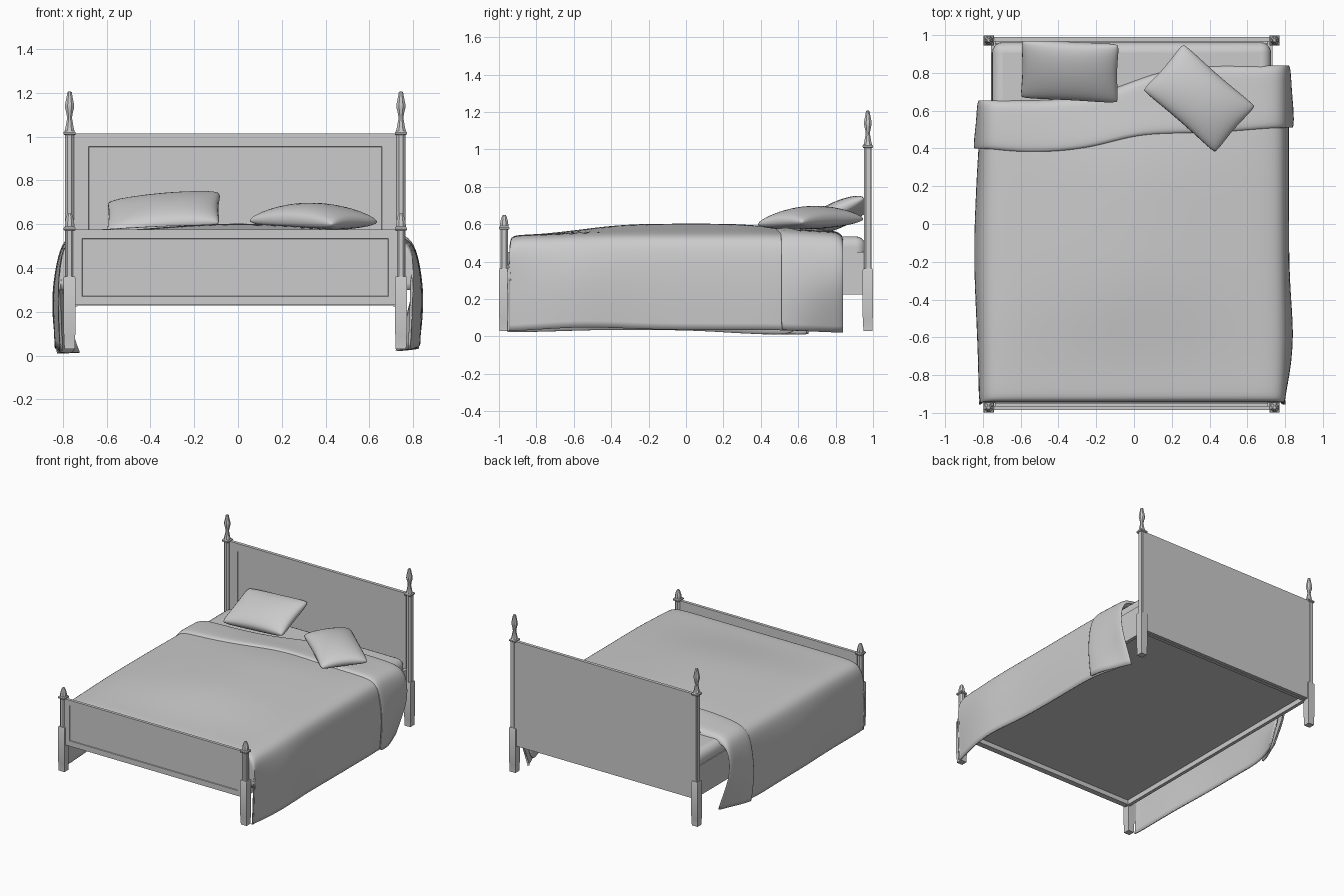
import bpy, bmesh, math
from mathutils import Matrix

if "Cube" in bpy.data.objects:
    bpy.data.objects.remove(bpy.data.objects["Cube"])

CX = -0.0125           # centre of the wooden frame
PX, PY = 0.757, 0.972  # post offsets


def finish(name, bm, angle=30, recalc=True):
    if recalc:
        bmesh.ops.recalc_face_normals(bm, faces=bm.faces)
    me = bpy.data.meshes.new(name)
    bm.to_mesh(me)
    bm.free()
    ob = bpy.data.objects.new(name, me)
    bpy.context.collection.objects.link(ob)
    bpy.ops.object.select_all(action='DESELECT')
    ob.select_set(True)
    bpy.context.view_layer.objects.active = ob
    bpy.ops.object.shade_smooth_by_angle(angle=math.radians(angle))
    return ob


def box_bm(x0, x1, y0, y1, z0, z1):
    bm = bmesh.new()
    m = Matrix.Translation(((x0 + x1) / 2, (y0 + y1) / 2, (z0 + z1) / 2)) @ \
        Matrix.Diagonal((x1 - x0, y1 - y0, z1 - z0, 1))
    bmesh.ops.create_cube(bm, size=1, matrix=m)
    return bm


def loft(bm, x, y, profile, sides):
    """Stack regular rings; profile holds (half width, z)."""
    rings = []
    for r, z in profile:
        k = r / math.cos(math.pi / sides)
        rings.append([bm.verts.new((x + k * math.cos(2 * math.pi * (i + .5) / sides),
                                    y + k * math.sin(2 * math.pi * (i + .5) / sides), z))
                      for i in range(sides)])
    for a, b in zip(rings, rings[1:]):
        for i in range(sides):
            j = (i + 1) % sides
            bm.faces.new((a[i], a[j], b[j], b[i]))
    bm.faces.new(rings[0][::-1])
    bm.faces.new(rings[-1])


def board(name, y0, y1, z0, z1, side, rim):
    """Full-width board with a recessed panel in its front face."""
    bm = box_bm(CX - .777, CX + .777, y0, y1, z0, z1)
    front = [f for f in bm.faces if f.normal.y < -.9]
    bmesh.ops.inset_region(bm, faces=front, thickness=rim, use_even_offset=True)
    for v in front[0].verts:
        v.co.x = CX + math.copysign(.777 - side, v.co.x - CX)
    bmesh.ops.inset_region(bm, faces=front, thickness=.002, depth=-.005, use_even_offset=True)
    return finish(name, bm)


def step(a, b, x):
    t = min(1, max(0, (x - a) / (b - a)))
    return t * t * (3 - 2 * t)


def bump(c, w, x):
    return math.exp(-((x - c) / w) ** 2)


def sheet(name, rows, thick):
    """Cloth from rows of points (left to right, foot to head)."""
    bm = bmesh.new()
    g = [[bm.verts.new(p) for p in r] for r in rows]
    for a, b in zip(g, g[1:]):
        for i in range(len(a) - 1):
            bm.faces.new((a[i], a[i + 1], b[i + 1], b[i]))
    ob = finish(name, bm, 60, recalc=False)
    s = ob.modifiers.new("smooth", 'SUBSURF')
    s.levels = s.render_levels = 2
    t = ob.modifiers.new("thickness", 'SOLIDIFY')
    t.thickness, t.offset = thick, -1
    return ob


# posts with square legs, slim shafts and turned finials
for end, sy, top in (("foot", -1, .575), ("head", 1, 1.012)):
    for side, sx in (("left", -1), ("right", 1)):
        x, y = CX + sx * PX, sy * PY
        bm = bmesh.new()
        loft(bm, x, y, [(.024, .03), (.025, .09), (.027, .1), (.027, .355), (.024, .362)], 4)
        loft(bm, x, y, [(.021, .355), (.021, top)], 8)
        loft(bm, x, y, [(.024, top - .004), (.027, top), (.027, top + .008), (.022, top + .014)], 4)
        if sy > 0:
            fin = [(.023, 1.024), (.018, 1.045), (.011, 1.085), (.014, 1.105),
                   (.021, 1.135), (.02, 1.15), (.013, 1.185), (.01, 1.203), (.005, 1.207)]
        else:
            fin = [(.022, .586), (.022, .6), (.019, .62), (.013, .64), (.008, .649)]
        loft(bm, x, y, fin, 8)
        finish(f"{end}_post_{side}", bm)

# panelled boards
board("headboard", .966, .99, .23, 1.015, .107, .06)
board("footboard", -.985, -.963, .23, .575, .077, .04)

# rails around the bed base
for side, sx in (("left", -1), ("right", 1)):
    a, b = sorted((CX + sx * .72, CX + sx * .745))
    finish(f"side_rail_{side}", box_bm(a, b, -.963, .966, .225, .45))
for end, y0, y1 in (("foot", -.964, -.94), ("head", .942, .967)):
    finish(f"{end}_rail", box_bm(CX - .73, CX + .73, y0, y1, .228, .35))
finish("bed_base", box_bm(CX - .725, CX + .725, -.95, .955, .262, .36))

# mattress with rounded edges
ob = finish("mattress", box_bm(CX - .738, CX + .738, -.94, .962, .355, .535), 60)
bv = ob.modifiers.new("round", 'BEVEL')
bv.width, bv.segments = .055, 5

# cross-section of the draped bedding: (x, share of crown, drop below top edge)
SECTION = [(0, 1, 0), (.2, .85, 0), (.42, .5, 0), (.62, .2, 0), (.735, 0, .004),
           (.795, 0, .035), (.815, 0, .12), (.822, 0, .25), (.82, 0, .38), (.812, 0, .52)]


def head_edge(x):
    return .655 + .185 * step(-.35, .3, x)


def fold_edge(x):
    return .38 + .1 * step(-.35, .08, x) + .02 * step(-.6, -.82, x) + .03 * step(.35, .82, x)


def drape(k, yfun, off=0, end=0):
    """Point k (-9..9) of the section; end lowers and tucks the row edge."""
    s = -1 if k < 0 else 1
    x, c, d = SECTION[abs(k)]
    y = yfun(s * x)
    hang = min(1, d / .25)
    crown = .05 * step(-.85, -.2, y) * (1 - .75 * step(.25, .7, y))
    base = .543 + .012 * step(-.9, -.4, y) - .014 * step(.45, .84, y)
    z = base + crown * c - d + off * (1 - hang) - end * (1 - hang)
    if s > 0:
        bulge = .025 * bump(-.6, .22, y) - .025 * step(-.7, -.95, y)
        z += .018 * hang * bump(-.6, .3, y)
    else:
        bulge = .026 * bump(-.15, .45, y)
        z -= .025 * hang * bump(.45, .3, y)
    # hem curls inwards near the head
    bulge -= .09 * step(.15, .54, d) * step(-.28, .02, y - head_edge(s * x))
    side_off = off * (1.6 if .1 < d < .45 else 1)
    return (s * (x + hang * (bulge + side_off - end * .4)), y, z)


K = range(-9, 10)
# duvet: tucked behind the footboard, hanging at the sides
rows = []
for z_end in (.3, .44):
    row = [drape(k, lambda x: -.945) for k in K]
    rows.append([(p[0], p[1], min(p[2], z_end)) for p in row])
rows.append([drape(k, lambda x: -.943, 0, .015) for k in K])
for t in (.02, .1, .2, .3, .4, .5, .6, .7, .8, .9, .98):
    rows.append([drape(k, lambda x: -.943 + (head_edge(x) + .92) * t) for k in K])
sheet("duvet", rows, .01)

# turned-back band of the duvet
rows = []
for t, end in ((0, .02), (.04, .003), (.25, 0), (.5, 0), (.75, 0), (.93, .003), (1, .03), (1, .045)):
    rows.append([drape(k, lambda x: fold_edge(x) + (head_edge(x) - fold_edge(x)) * t, .017, end)
                 for k in K])
sheet("duvet_fold", rows, .012)


# pillows: soft cushions with slightly pinched sides
def pillow(name, loc, rot, w, d, h, bend=0):
    n = 18
    bm = bmesh.new()
    for s in (1, -1):
        g = []
        for j in range(n + 1):
            v = -math.cos(math.pi * j / n)
            r = []
            for i in range(n + 1):
                u = -math.cos(math.pi * i / n)
                z = s * h / 2 * ((1 - u * u) * (1 - v * v)) ** .38
                z += bend * (u * u + v * v) / 2
                corner = 1 - .05 * (u * v) ** 6
                r.append(bm.verts.new((w / 2 * u * (1 - .05 * (1 - v * v)) * corner,
                                       d / 2 * v * (1 - .05 * (1 - u * u)) * corner, z)))
            g.append(r)
        for a, b in zip(g, g[1:]):
            for i in range(n):
                q = (a[i], a[i + 1], b[i + 1], b[i])
                bm.faces.new(q if s > 0 else q[::-1])
    bmesh.ops.remove_doubles(bm, verts=bm.verts, dist=.0002)
    ob = finish(name, bm, 80)
    ob.location = loc
    ob.rotation_euler = [math.radians(a) for a in rot]


pillow("pillow_left", (-.34, .81, .65), (24, -5, -3), .53, .345, .13)
pillow("pillow_right", (.345, .665, .635), (2, 2, -41), .52, .335, .125, -.022)
